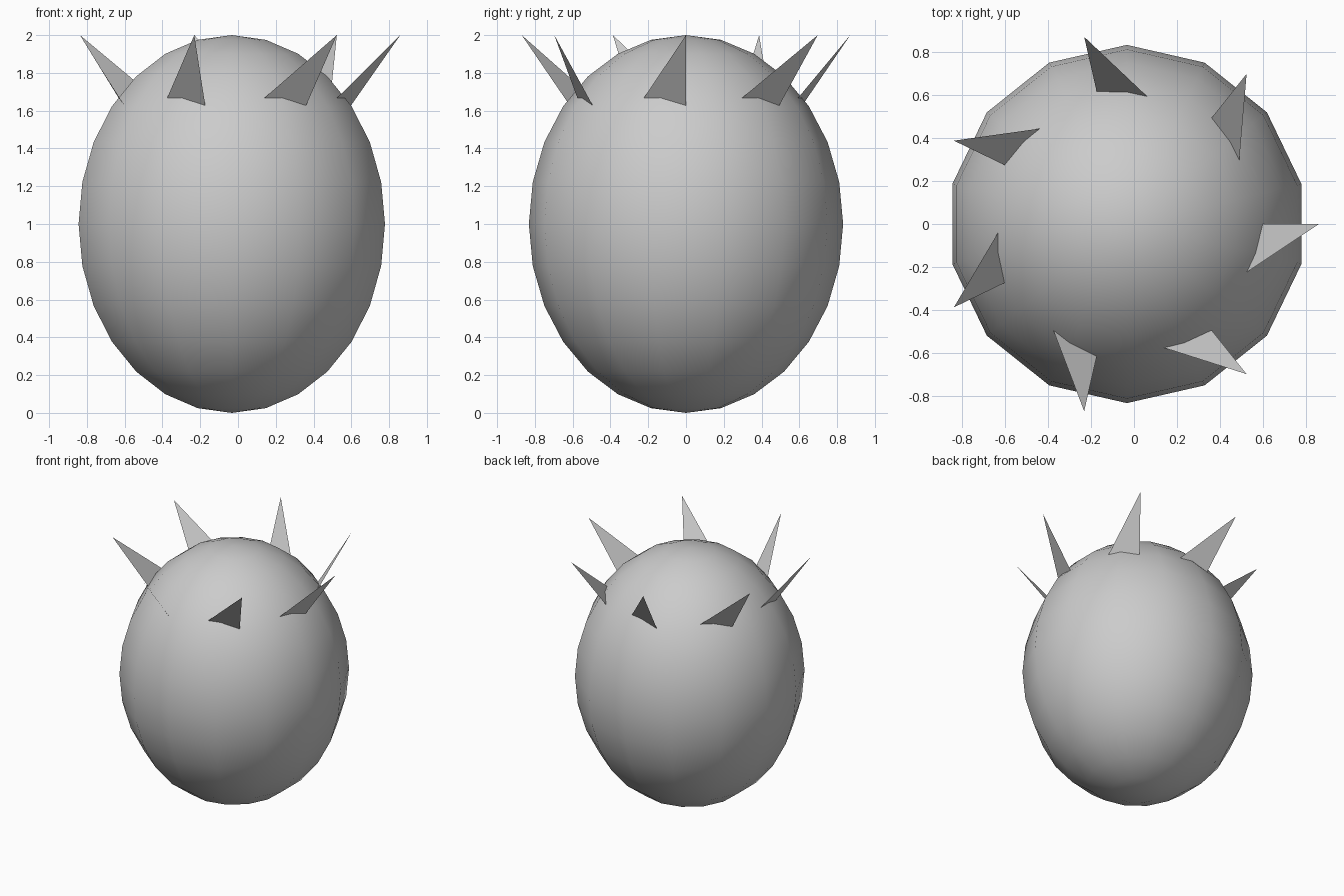
import bpy, bmesh, math
from mathutils import Matrix, Vector

cube = bpy.data.objects.get("Cube")
if cube:
    bpy.data.objects.remove(cube, do_unlink=True)

CENTRE_X = -0.033
SPIKES = 7

grey = bpy.data.materials.new("plain_grey")
grey.use_nodes = True
grey.diffuse_color = (0.6, 0.6, 0.6, 1)
grey.node_tree.nodes["Principled BSDF"].inputs["Base Color"].default_value = (0.6, 0.6, 0.6, 1)


def add_object(name, bm):
    mesh = bpy.data.meshes.new(name)
    bm.to_mesh(mesh)
    bm.free()
    mesh.materials.append(grey)
    obj = bpy.data.objects.new(name, mesh)
    bpy.context.collection.objects.link(obj)
    return obj


# Egg-shaped body, smooth shaded
bm = bmesh.new()
bmesh.ops.create_uvsphere(bm, u_segments=14, v_segments=14, radius=1)
bmesh.ops.scale(bm, vec=(0.832, 0.832, 1), verts=bm.verts)
bmesh.ops.translate(bm, vec=(CENTRE_X, 0, 1), verts=bm.verts)
for face in bm.faces:
    face.smooth = True
add_object("body", bm)

# Ring of flat thorns leaning outwards, their roots sunk slightly into the body
tip = Vector((0.892, 0, 2))
roots = [Vector((0.64, 0, 1.64)), Vector((0.57, -0.215, 1.68))]
corners = [tip] + [tip.lerp(root, 1.06) for root in roots]
for i in range(SPIKES):
    turn = Matrix.Rotation(i * math.tau / SPIKES, 3, "Z")
    bm = bmesh.new()
    verts = [bm.verts.new(turn @ c + Vector((CENTRE_X, 0, 0))) for c in corners]
    face = bm.faces.new(verts)
    face.normal_update()
    if face.normal.dot(turn @ Vector((1, 0, 0))) < 0:
        face.normal_flip()
    add_object(f"thorn_{i + 1}", bm)
